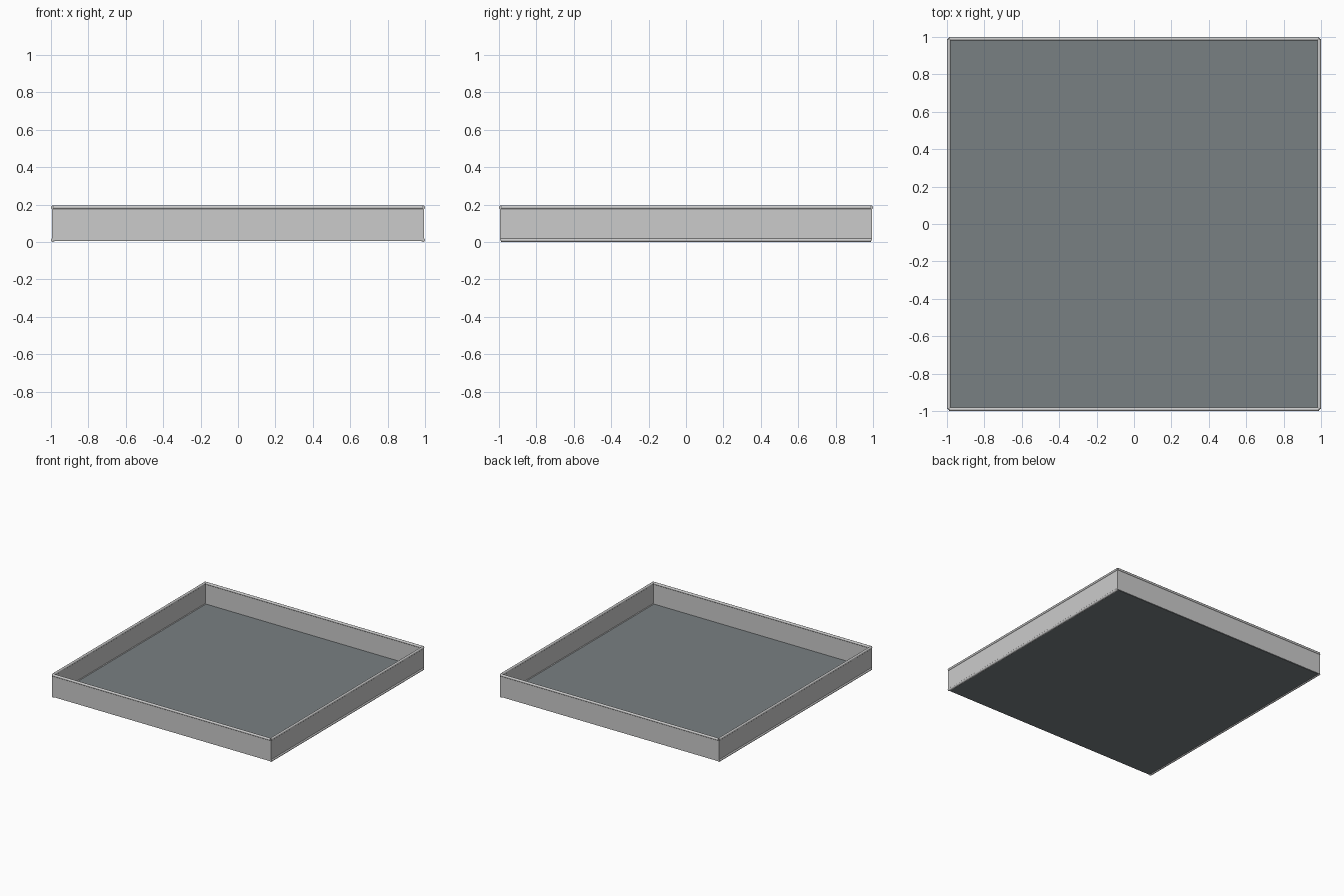
import bpy
from math import pi

if "Cube" in bpy.data.objects:
    bpy.data.objects.remove(bpy.data.objects["Cube"])

TOP = 0.195      # tray height
R = 0.01         # rail radius
C = 1 - R        # centre line of walls and rails
T = 0.007        # wall thickness


def box(name, centre, size):
    bpy.ops.mesh.primitive_cube_add(size=1, location=centre)
    o = bpy.context.object
    o.name = name
    o.scale = size
    bpy.ops.object.transform_apply(location=False, rotation=False, scale=True)
    return o


def rail(name, centre, along_x):
    rot = (0, pi / 2, 0) if along_x else (pi / 2, 0, 0)
    bpy.ops.mesh.primitive_cylinder_add(vertices=16, radius=R, depth=2 * C,
                                        location=centre, rotation=rot)
    bpy.context.object.name = name
    bpy.ops.object.shade_smooth_by_angle()


# Floor panel
floor = box("floor_panel", (0, 0, 0.01), (2 * C, 2 * C, 0.01))
mat = bpy.data.materials.new("floor_grey")
mat.diffuse_color = (0.19, 0.215, 0.225, 1)
mat.use_nodes = True
mat.node_tree.nodes["Principled BSDF"].inputs["Base Color"].default_value = mat.diffuse_color
floor.data.materials.append(mat)

# Thin walls, with a thicker round rail along each top edge
wall_z, wall_h = (TOP - R + 0.008) / 2, TOP - R - 0.008
for s, fb, lr in ((-1, "front", "left"), (1, "back", "right")):
    box(fb + "_wall", (0, s * C, wall_z), (2 * C + T, T, wall_h))
    box(lr + "_wall", (s * C, 0, wall_z), (T, 2 * C + T, wall_h))
    rail(fb + "_top_rail", (0, s * C, TOP - R), True)
    rail(lr + "_top_rail", (s * C, 0, TOP - R), False)
    # Bottom rails run along the two sides only
    rail(lr + "_bottom_rail", (s * C, 0, R), False)
